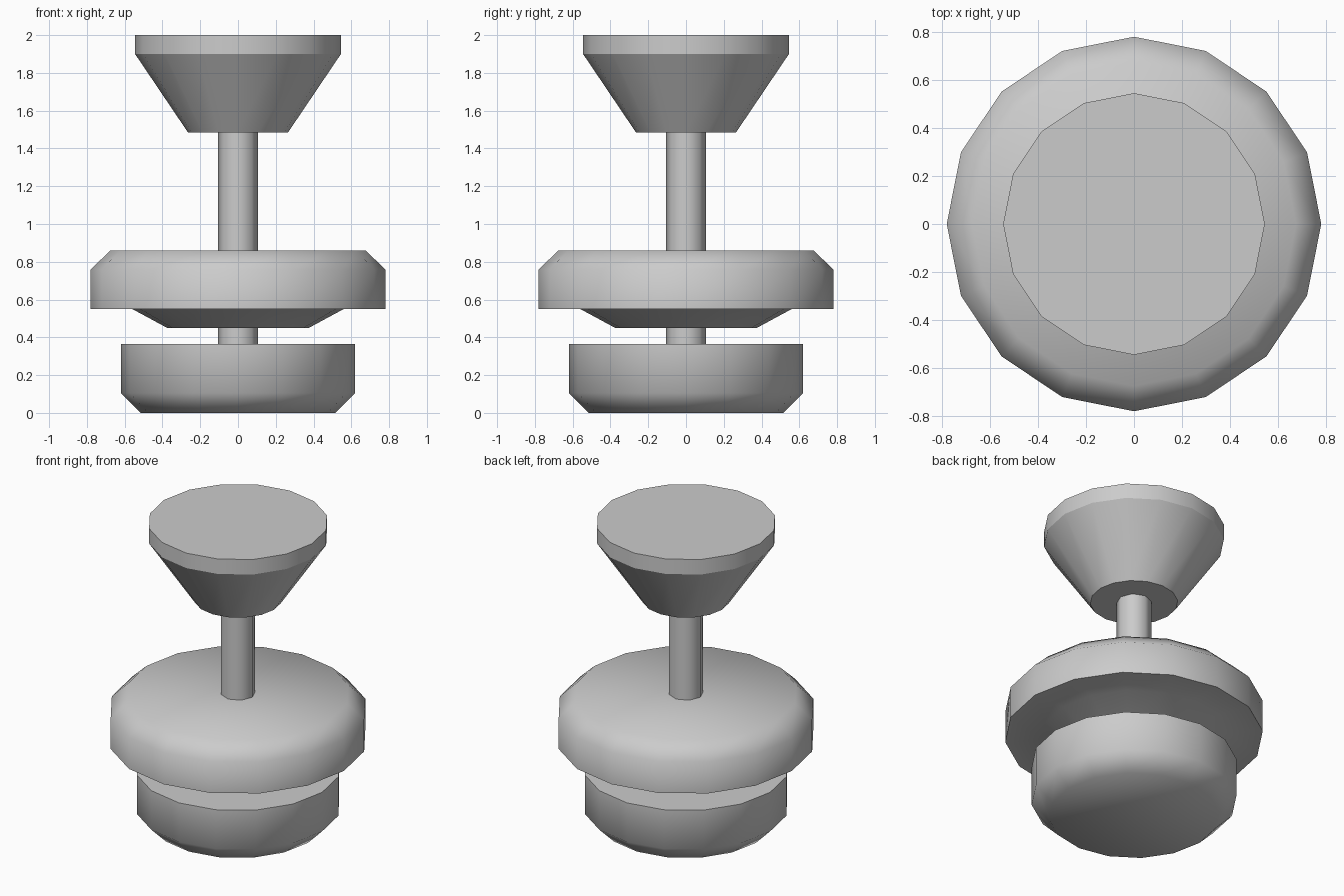
import bpy
import bmesh
import math

if "Cube" in bpy.data.objects:
    bpy.data.objects.remove(bpy.data.objects["Cube"])

grey = bpy.data.materials.new("plain grey")
grey.diffuse_color = (0.6, 0.6, 0.6, 1)
grey.use_nodes = True
grey.node_tree.nodes["Principled BSDF"].inputs["Base Color"].default_value = grey.diffuse_color


def turned(name, profile, sides, sharp_rings):
    """Capped solid of revolution from (radius, z) points; listed rings stay crisp."""
    bm = bmesh.new()
    rings = []
    for r, z in profile:
        rings.append([bm.verts.new((r * math.cos(2 * math.pi * i / sides),
                                    r * math.sin(2 * math.pi * i / sides), z))
                      for i in range(sides)])
    for low, high in zip(rings, rings[1:]):
        for i in range(sides):
            j = (i + 1) % sides
            bm.faces.new((low[i], low[j], high[j], high[i]))
    bm.faces.new(rings[0][::-1])
    bm.faces.new(rings[-1])
    for f in bm.faces:
        f.smooth = True
    for k in sharp_rings:
        for i in range(sides):
            bm.edges.get((rings[k][i], rings[k][(i + 1) % sides])).smooth = False
    mesh = bpy.data.meshes.new(name)
    bm.to_mesh(mesh)
    bm.free()
    mesh.materials.append(grey)
    obj = bpy.data.objects.new(name, mesh)
    bpy.context.collection.objects.link(obj)
    return obj


# Base drum with a chamfered foot
turned("base", [(0.515, 0), (0.62, 0.105), (0.62, 0.365)], 16, [2])

# Wide disc with a bevelled top and a shallow tapered underside
turned("disc", [(0.375, 0.45), (0.56, 0.55), (0.78, 0.55), (0.78, 0.76), (0.675, 0.86)],
       16, [2])

# Central rod
turned("rod", [(0.105, 0.34), (0.105, 1.51)], 8, [0, 1])

# Flared cap
turned("cap", [(0.265, 1.485), (0.545, 1.9), (0.545, 2.0)], 16, [0, 1, 2])
